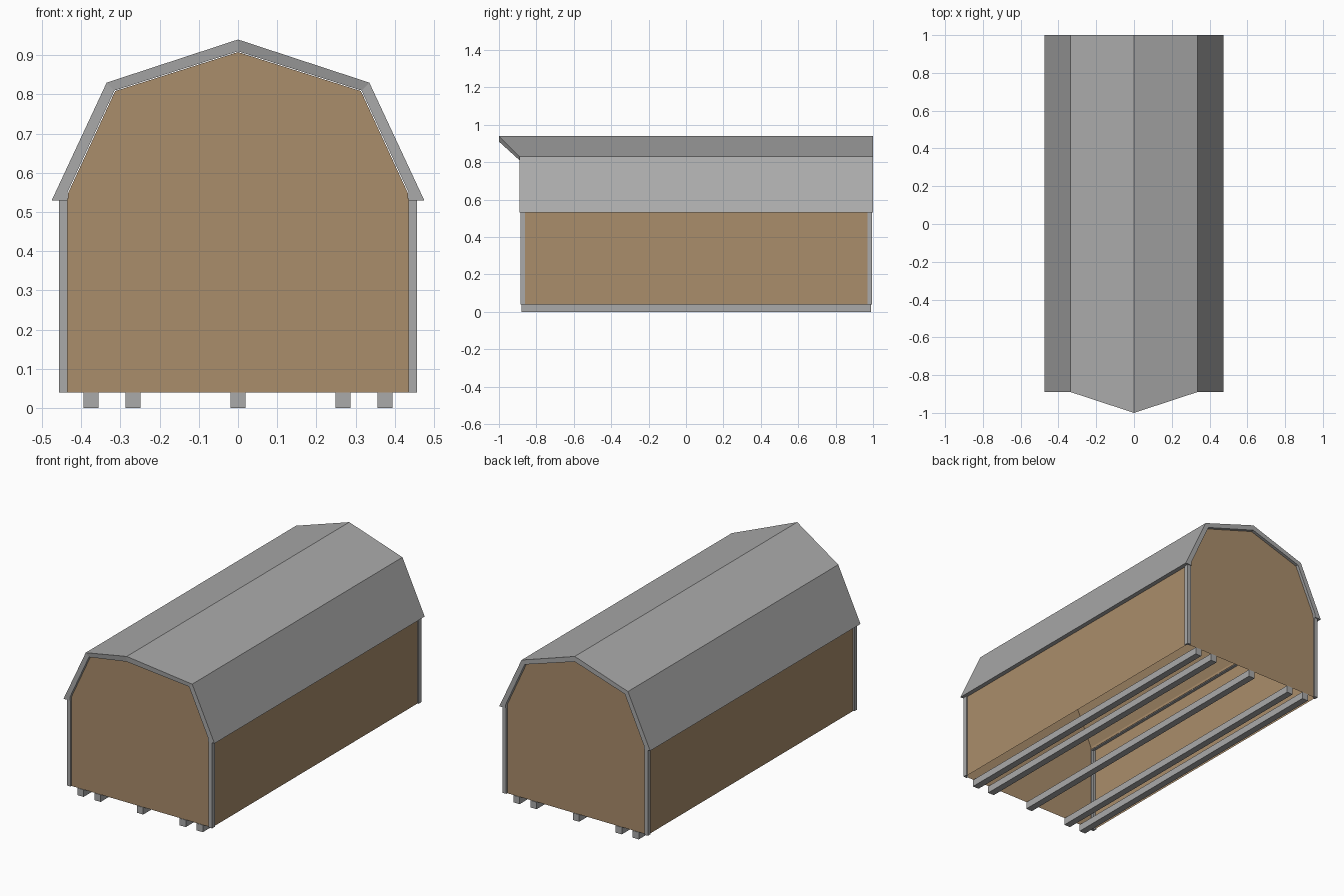
import bpy, bmesh

if "Cube" in bpy.data.objects:
    bpy.data.objects.remove(bpy.data.objects["Cube"])


def material(name, rgb):
    m = bpy.data.materials.new(name)
    m.diffuse_color = (*rgb, 1)
    m.use_nodes = True
    m.node_tree.nodes["Principled BSDF"].inputs["Base Color"].default_value = m.diffuse_color
    return m


GREY = material("grey trim", (0.40, 0.40, 0.40))
TAN = material("tan siding", (0.40, 0.266, 0.147))


def finish(name, bm, mat):
    bmesh.ops.recalc_face_normals(bm, faces=bm.faces)
    me = bpy.data.meshes.new(name)
    bm.to_mesh(me)
    bm.free()
    me.materials.append(mat)
    ob = bpy.data.objects.new(name, me)
    bpy.context.collection.objects.link(ob)
    return ob


def mirrored(half):
    # right half from eave to ridge, then back down the left side
    return half + [(-p[0], *p[1:]) for p in reversed(half[:-1])]


def box(name, x0, x1, y0, y1, z0, z1, mat):
    bm = bmesh.new()
    bmesh.ops.create_cube(bm, size=1)
    for v in bm.verts:
        v.co = (x0 if v.co.x < 0 else x1, y0 if v.co.y < 0 else y1,
                z0 if v.co.z < 0 else z1)
    return finish(name, bm, mat)


# Siding shell: gable ends, side walls and roof lining, open underneath
prof = mirrored([(0.45, 0.04), (0.45, 0.535), (0.433, 0.535), (0.433, 0.549),
                 (0.3135, 0.8085), (0, 0.908)])
bm = bmesh.new()
ends = [[bm.verts.new((x, y, z)) for x, z in prof] for y in (-0.877, 0.985)]
for ring in ends:
    bm.faces.new(ring)
for i in range(len(prof) - 1):
    bm.faces.new((ends[0][i], ends[0][i + 1], ends[1][i + 1], ends[1][i]))
finish("siding_walls", bm, TAN)

# Gambrel roof: thick band whose ridge juts out at the front (x, z, front y)
outer = mirrored([(0.475, 0.53, -0.89), (0.335, 0.83, -0.89), (0, 0.94, -1.0)])
inner = mirrored([(0.435, 0.53, -0.89), (0.435, 0.55, -0.89),
                  (0.315, 0.81, -0.89), (0, 0.91, -1.0)])
bm = bmesh.new()


def rows(points):
    return ([bm.verts.new((x, y, z)) for x, z, y in points],
            [bm.verts.new((x, 1.0, z)) for x, z, y in points])


of, ob_ = rows(outer)
nf, nb = rows(inner)
for f, b in ((of, ob_), (nf, nb)):
    for i in range(len(f) - 1):
        bm.faces.new((f[i], f[i + 1], b[i + 1], b[i]))
for o, n in ((of, nf), (ob_, nb)):
    bm.faces.new((o[0], o[1], n[2], n[1], n[0]))
    bm.faces.new((o[1], o[2], n[3], n[2]))
    bm.faces.new((o[2], o[3], n[4], n[3]))
    bm.faces.new((o[3], o[4], n[6], n[5], n[4]))
for k in (0, -1):
    bm.faces.new((of[k], ob_[k], nb[k], nf[k]))
finish("gambrel_roof", bm, GREY)

# L-shaped corner trim boards
for side, s in (("right", 1), ("left", -1)):
    for end, ya, yface, yside in (("front", -0.885, -0.873, -0.86),
                                  ("back", 0.995, 0.981, 0.97)):
        for kind, xa, yb in (("end", 0.435, yface), ("side", 0.448, yside)):
            x0, x1 = sorted((s * xa, s * 0.457))
            y0, y1 = sorted((ya, yb))
            box(f"{end}_{side}_{kind}_trim", x0, x1, y0, y1, 0.04, 0.532, GREY)

# Floor skids
for i, x in enumerate((-0.375, -0.268, 0, 0.268, 0.375)):
    box(f"skid_{i + 1}", x - 0.0195, x + 0.0195, -0.88, 0.988, 0, 0.04, GREY)
